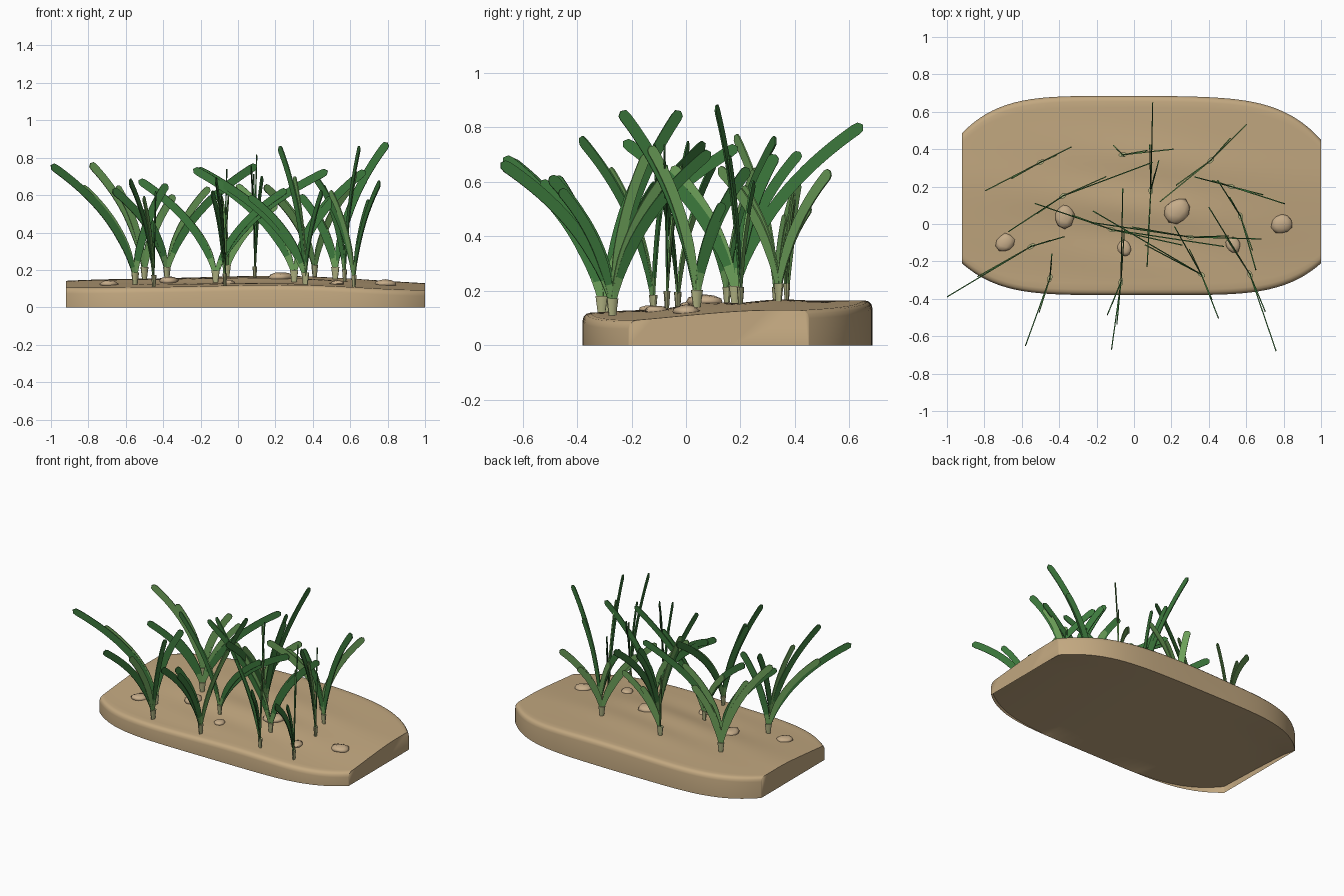
import bpy, bmesh, math, random
from mathutils import Vector

random.seed(4)
if "Cube" in bpy.data.objects:
    bpy.data.objects.remove(bpy.data.objects["Cube"], do_unlink=True)


def material(name, rgb):
    m = bpy.data.materials.new(name)
    m.use_nodes = True
    color = (*rgb, 1)
    m.diffuse_color = color
    bsdf = next(n for n in m.node_tree.nodes if n.type == "BSDF_PRINCIPLED")
    bsdf.inputs["Base Color"].default_value = color
    bsdf.inputs["Roughness"].default_value = 0.8
    return m


SAND = material("sand", (0.54, 0.39, 0.215))
STONE = material("stone", (0.56, 0.41, 0.25))
SHEATH = material("pale sheath", (0.43, 0.44, 0.22))
LIGHT = material("light green", (0.15, 0.35, 0.1))
MID = material("mid green", (0.045, 0.19, 0.045))


def add_object(name, bm, mats, smooth=None):
    mesh = bpy.data.meshes.new(name)
    bm.to_mesh(mesh)
    bm.free()
    for m in mats:
        mesh.materials.append(m)
    ob = bpy.data.objects.new(name, mesh)
    bpy.context.collection.objects.link(ob)
    if smooth:
        bpy.ops.object.select_all(action="DESELECT")
        ob.select_set(True)
        bpy.context.view_layer.objects.active = ob
        bpy.ops.object.shade_smooth_by_angle(angle=math.radians(smooth))
    return ob


def ground(x, y):
    """Height of the sand, rising gently to the back with soft ripples."""
    k = min(max((y + 0.38) / 0.7, 0), 1)
    rise = 0.045 * k * k * (3 - 2 * k)
    ripple = 0.007 * math.sin(20 * y + 3 * x) * math.exp(-4 * x * x - 9 * (y - 0.1) ** 2)
    return 0.118 + rise - 0.03 * x * x + 0.004 * math.sin(5 * x) + ripple


# Sand bed: closed cross sections lofted along x, with a shallow hollow underneath
def sand_bed():
    bm = bmesh.new()
    rows = []
    for i in range(49):
        n = -math.cos(math.pi * i / 48)
        x = 0.04 + 0.96 * n
        corner = abs(n) ** 5
        front = -0.38 + 0.17 * corner
        back = 0.685 - 0.2 * corner - 0.035 * max(x, 0) ** 2
        hollow = 0.045 * abs(n) ** 3 if 0 < i < 48 else 0
        lip = [(0, 0.03), (0.004, 0.014), (0.014, 0.004), (0.03, 0)]
        sec = [(front, 0)]
        sec += [(front + d, ground(x, front + d) - drop) for d, drop in lip]
        for j in range(1, 30):
            y = front + 0.03 + (back - front - 0.06) * j / 30
            sec.append((y, ground(x, y)))
        sec += [(back - d, ground(x, back - d) - drop) for d, drop in reversed(lip)]
        sec.append((back, 0))
        for j in range(8):
            t = j / 7
            sec.append((back - 0.002 + (front - back + 0.004) * t, hollow * t ** 0.5))
        rows.append([bm.verts.new((x, y, z)) for y, z in sec])
    count = len(rows[0])
    for a, b in zip(rows, rows[1:]):
        for j in range(count):
            k = (j + 1) % count
            bm.faces.new((a[j], b[j], b[k], a[k]))
    bm.faces.new(rows[0])
    bm.faces.new(rows[-1][::-1])
    bmesh.ops.recalc_face_normals(bm, faces=bm.faces)
    add_object("sand_bed", bm, [SAND], 55)


sand_bed()

# Pebbles half sunk in the sand
for i, (x, y, r) in enumerate([(-0.69, -0.1, 0.05), (-0.37, 0.04, 0.06), (-0.05, -0.13, 0.04),
                               (0.23, 0.07, 0.068), (0.53, -0.11, 0.042), (0.79, 0, 0.056)]):
    bm = bmesh.new()
    bmesh.ops.create_icosphere(bm, subdivisions=2, radius=r)
    lean = random.uniform(0, math.pi)
    for v in bm.verts:
        swell = 1 + 0.1 * math.cos(2 * (math.atan2(v.co.y, v.co.x) - lean))
        v.co *= swell * random.uniform(0.9, 1.06)
        v.co.z *= 0.4
        v.co += Vector((x, y, ground(x, y) + 0.003))
    add_object(f"pebble_{i + 1}", bm, [STONE], 60)


def blade(bm, base, azimuth, reach, height, width, slot):
    """Flat blade standing in its own vertical plane, rounded at the tip."""
    out = Vector((math.cos(azimuth), math.sin(azimuth), 0))
    steps = 18
    pairs = []
    for i in range(steps + 1):
        t = 1 - (1 - i / steps) ** 1.5
        r = 2 * t * (1 - t) * 0.16 + t * t
        z = 2 * t * (1 - t) * 0.57 + t * t
        dr = 0.32 * (1 - 2 * t) + 2 * t
        dz = 1.14 * (1 - 2 * t) + 2 * t
        side = Vector((-dz * height, dr * reach)).normalized()
        arc = (1 - t) * math.hypot(reach, height)
        half = width / 2 * min(1, 0.45 + 1.7 * t)
        if arc < half:
            half = math.sqrt(max(half * half - (half - arc) ** 2, 1e-7))
        mid = base + out * (r * reach) + Vector((0, 0, z * height))
        offset = (out * side.x + Vector((0, 0, side.y))) * half
        pairs.append((bm.verts.new(mid + offset), bm.verts.new(mid - offset)))
    for a, b in zip(pairs, pairs[1:]):
        f = bm.faces.new((a[0], a[1], b[1], b[0]))
        low = f.calc_center_median().z < base.z + 0.08
        f.material_index = 0 if low else slot


# Each tuft: base x, y, main colour, then the tips of its long blades
TUFTS = [
    (-0.55, -0.12, MID, [(-1, -0.39, 0.76), (-0.38, -0.07, 0.66)]),
    (-0.5, 0.33, LIGHT, [(-0.79, 0.18, 0.77), (-0.34, 0.41, 0.6)]),
    (-0.45, -0.29, MID, [(-0.58, -0.65, 0.68), (-0.44, -0.17, 0.62)]),
    (-0.38, 0.15, MID, [(-0.67, -0.04, 0.63), (0.1, 0.33, 0.76)]),
    (-0.12, -0.03, MID, [(-0.53, 0.11, 0.68), (0.48, -0.12, 0.73)]),
    (-0.07, -0.31, MID, [(-0.12, -0.67, 0.69), (-0.06, 0.19, 0.73), (-0.14, -0.48, 0.62)]),
    (-0.06, 0.37, LIGHT, [(0.21, 0.4, 0.55), (-0.1, 0.41, 0.6)]),
    (0.09, 0.18, MID, [(0.1, 0.65, 0.81), (0.07, -0.23, 0.75), (0.13, 0.33, 0.7)]),
    (0.3, -0.07, MID, [(-0.24, 0.01, 0.74), (0.68, -0.08, 0.73)]),
    (0.36, -0.27, MID, [(-0.22, 0.07, 0.74), (0.22, -0.02, 0.86), (0.45, -0.5, 0.62)]),
    (0.41, 0.34, LIGHT, [(0.6, 0.53, 0.64), (0.14, 0.12, 0.65)]),
    (0.52, 0.2, MID, [(0.8, 0.11, 0.88), (0.33, 0.25, 0.6)]),
    (0.57, 0.04, MID, [(0.65, -0.24, 0.86), (0.45, 0.23, 0.65)]),
    (0.62, -0.27, MID, [(0.76, -0.68, 0.67), (0.4, 0.09, 0.71)]),
]

for i, (x, y, color, tips) in enumerate(TUFTS):
    floor = ground(x, y)
    base = Vector((x, y, floor + 0.035))

    # Blades: every long one has a shorter, steeper companion, some of them young and pale
    bm = bmesh.new()
    for j, (tx, ty, tz) in enumerate(tips):
        angle = math.atan2(ty - y, tx - x)
        reach, height = math.hypot(tx - x, ty - y), tz - base.z
        blade(bm, base, angle, reach, height, 0.043, 1)
        blade(bm, base, angle + random.uniform(-0.07, 0.07), reach * random.uniform(0.45, 0.65),
              height * random.uniform(0.68, 0.85), 0.038, (i + j) % 2)
    ob = add_object(f"grass_blades_{i + 1}", bm, [LIGHT, color])
    mod = ob.modifiers.new("thickness", "SOLIDIFY")
    mod.thickness = 0.006
    mod.offset = 0

    # Sheath: flattened cup holding the blades
    bm = bmesh.new()
    bmesh.ops.create_cone(bm, cap_ends=True, segments=10, radius1=0.012, radius2=0.023, depth=0.08)
    bmesh.ops.scale(bm, vec=(1, 0.55, 1), verts=bm.verts)
    ob = add_object(f"sheath_{i + 1}", bm, [SHEATH], 50)
    ob.location = (x, y, floor + 0.023)
    ob.rotation_euler.z = math.atan2(tips[0][1] - y, tips[0][0] - x)
